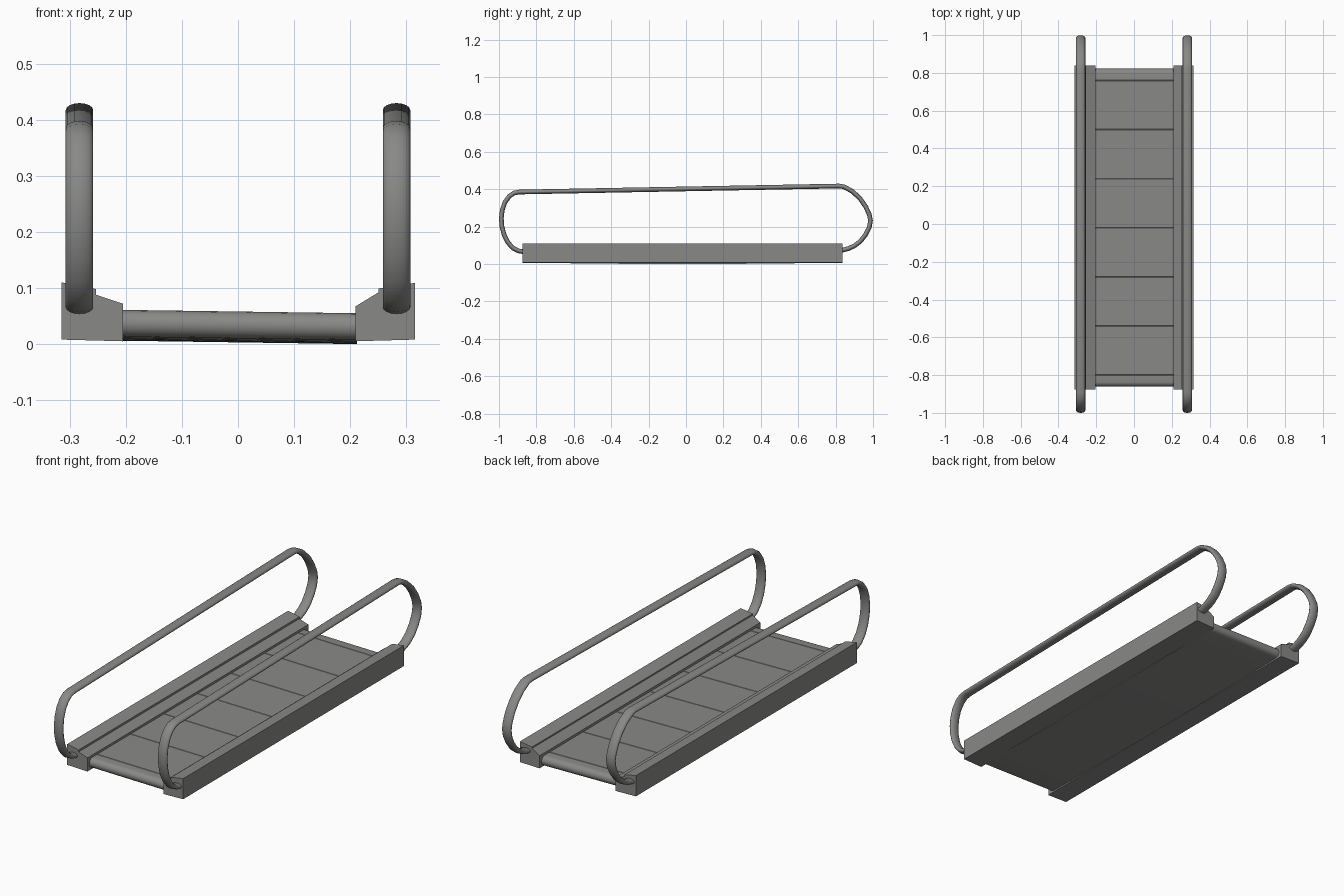
import bpy, bmesh, math

if "Cube" in bpy.data.objects:
    bpy.data.objects.remove(bpy.data.objects["Cube"])

gray = bpy.data.materials.new("warm gray")
gray.diffuse_color = (0.25, 0.25, 0.24, 1)
gray.use_nodes = True
gray.node_tree.nodes["Principled BSDF"].inputs["Base Color"].default_value = gray.diffuse_color


def make_object(name, bm):
    bmesh.ops.recalc_face_normals(bm, faces=bm.faces)
    me = bpy.data.meshes.new(name)
    bm.to_mesh(me)
    bm.free()
    ob = bpy.data.objects.new(name, me)
    me.materials.append(gray)
    bpy.context.collection.objects.link(ob)
    return ob


def prism(name, rings):
    """Closed solid between two matching outlines."""
    bm = bmesh.new()
    a, b = [[bm.verts.new(p) for p in ring] for ring in rings]
    n = len(a)
    for i in range(n):
        j = (i + 1) % n
        bm.faces.new((a[i], a[j], b[j], b[i]))
    bm.faces.new(a)
    bm.faces.new(b)
    return make_object(name, bm)


def smooth(ob, angle):
    bpy.ops.object.select_all(action='DESELECT')
    ob.select_set(True)
    bpy.context.view_layer.objects.active = ob
    bpy.ops.object.shade_smooth_by_angle(angle=math.radians(angle))


# side curbs: stepped profile in x, z
left = [(-0.315, 0.008), (-0.315, 0.110), (-0.253, 0.098), (-0.253, 0.088),
        (-0.205, 0.072), (-0.205, 0.005)]
right = [(0.315, 0.008), (0.315, 0.109), (0.250, 0.099), (0.250, 0.092),
         (0.209, 0.067), (0.209, 0.005)]
for name, prof in (("left_curb", left), ("right_curb", right)):
    prism(name, [[(x, y, z) for x, z in prof] for y in (-0.875, 0.838)])

# walking belt: loop outline in y, z with shallow tread seams, slightly tilted
Y0, Y1, R = -0.860, 0.822, 0.024
outline = []
for i in range(9):                                   # front roller
    t = math.radians(270 - 180 * i / 8)
    outline.append((Y0 + R + R * math.cos(t), 0.034 + R * math.sin(t)))
for k in range(7):                                   # tread seams
    y = -0.80 + 0.26 * k
    outline += [(y - 0.002, 0.058), (y, 0.0565), (y + 0.002, 0.058)]
for i in range(9):                                   # back roller
    t = math.radians(90 - 180 * i / 8)
    outline.append((Y1 - R + R * math.cos(t), 0.034 + R * math.sin(t)))
for k in range(1, 12):                               # sagging underside
    s = k / 12
    outline.append((Y1 - R + (Y0 - Y1 + 2 * R) * s, 0.010 - 0.007 * math.sin(math.pi * s)))
smooth(prism("walking_belt", [[(x, y, z - 0.003 * x / 0.21) for y, z in outline]
                              for x in (-0.206, 0.212)]), 30)

# handrails: flattened tubes along a path in y, z
path = [(-0.86, 0.064), (-0.895, 0.070), (-0.925, 0.085), (-0.952, 0.115),
        (-0.972, 0.155), (-0.984, 0.200), (-0.9875, 0.245), (-0.982, 0.290),
        (-0.968, 0.330), (-0.945, 0.362), (-0.918, 0.380), (-0.890, 0.385),
        (0.820, 0.417), (0.845, 0.413), (0.890, 0.388), (0.930, 0.351),
        (0.960, 0.308), (0.980, 0.265), (0.9865, 0.232), (0.980, 0.196),
        (0.960, 0.157), (0.932, 0.121), (0.900, 0.097), (0.870, 0.083),
        (0.82, 0.070)]
for name, cx in (("left_handrail", -0.2825), ("right_handrail", 0.2825)):
    bm = bmesh.new()
    rings = []
    for i, (y, z) in enumerate(path):
        p, q = path[max(i - 1, 0)], path[min(i + 1, len(path) - 1)]
        d = math.hypot(q[0] - p[0], q[1] - p[1])
        ny, nz = -(q[1] - p[1]) / d, (q[0] - p[0]) / d
        ring = []
        for s in range(16):
            t = 2 * math.pi * s / 16
            h = 0.0125 * math.sin(t)
            ring.append(bm.verts.new((cx + 0.0245 * math.cos(t), y + h * ny, z + h * nz)))
        rings.append(ring)
    for a, b in zip(rings, rings[1:]):
        for s in range(16):
            bm.faces.new((a[s], a[(s + 1) % 16], b[(s + 1) % 16], b[s]))
    bm.faces.new(rings[0])
    bm.faces.new(rings[-1])
    smooth(make_object(name, bm), 50)
